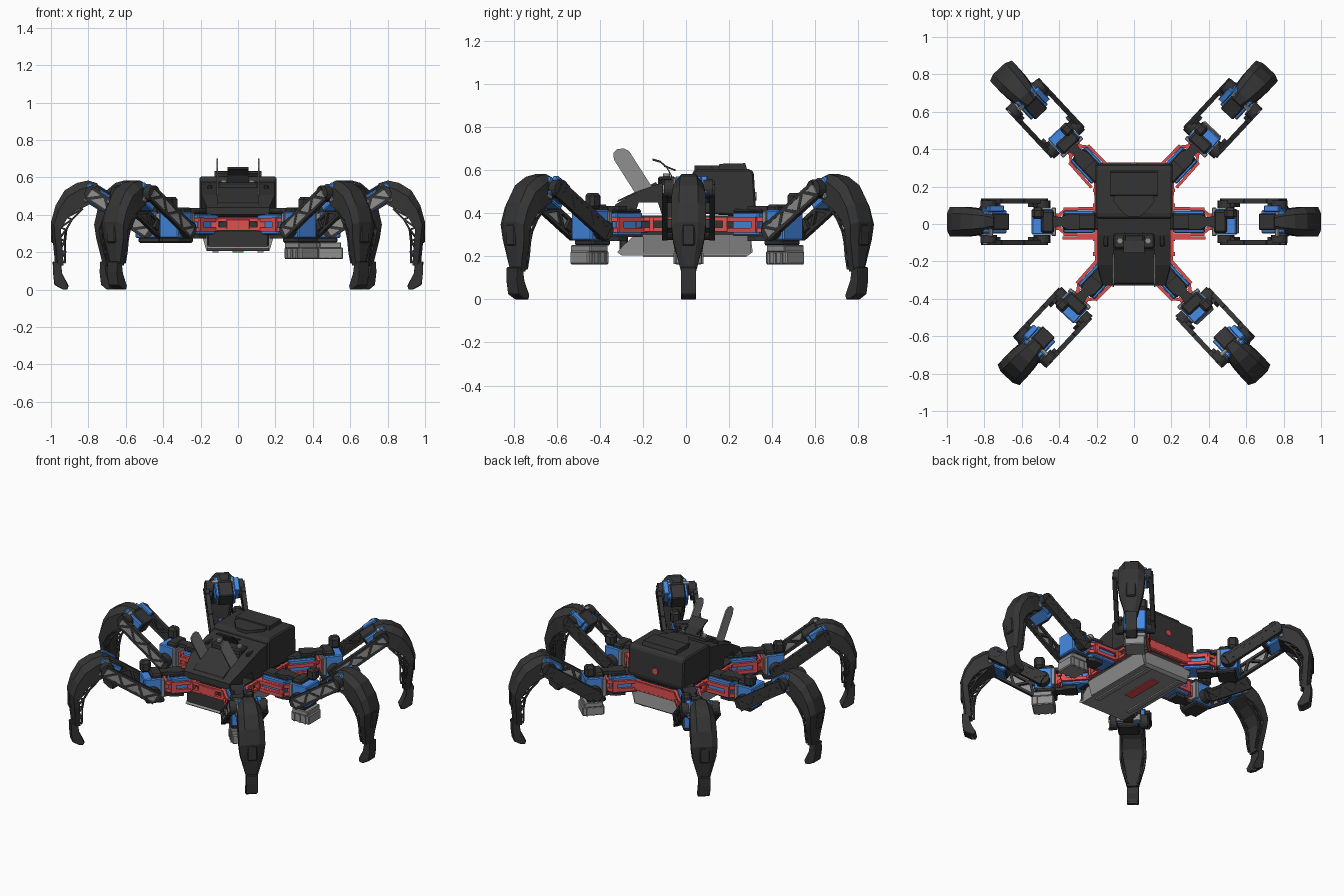
import bpy, bmesh
from math import radians, pi
from mathutils import Matrix, Vector

if "Cube" in bpy.data.objects:
    bpy.data.objects.remove(bpy.data.objects["Cube"])


def mat(name, r, g, b):
    m = bpy.data.materials.new(name)
    m.diffuse_color = (r, g, b, 1)
    m.use_nodes = True
    m.node_tree.nodes["Principled BSDF"].inputs["Base Color"].default_value = m.diffuse_color
    return m


BLACK = mat("black", .035, .035, .035)
RED = mat("red", .75, .08, .08)
BLUE = mat("blue", .06, .26, .78)
GREY = mat("grey", .28, .28, .28)
I = Matrix.Identity(4)


def add(name, bm, m, M=I):
    bmesh.ops.recalc_face_normals(bm, faces=bm.faces)
    me = bpy.data.meshes.new(name)
    bm.to_mesh(me)
    bm.free()
    ob = bpy.data.objects.new(name, me)
    bpy.context.collection.objects.link(ob)
    ob.matrix_world = M
    me.materials.append(m)
    return ob


def chamfer(bm, w):
    if w:
        bmesh.ops.bevel(bm, geom=bm.edges[:], offset=w, segments=1, affect='EDGES')


def box(name, lo, hi, m, M=I, bev=0):
    lo, hi = Vector(lo), Vector(hi)
    bm = bmesh.new()
    bmesh.ops.create_cube(bm, size=1)
    for v in bm.verts:
        v.co = (lo + hi) / 2 + v.co * (hi - lo)
    chamfer(bm, bev)
    return add(name, bm, m, M)


def beams(name, pairs, w, h, m, M=I):
    """Square bars between point pairs, all in one object."""
    bm = bmesh.new()
    for p, q in pairs:
        p, q = Vector(p), Vector(q)
        d = q - p
        side = d.cross(Vector((0, 0, 1)))
        side = side.normalized() if side.length > 1e-4 else Vector((0, 1, 0))
        up = side.cross(d).normalized()
        R = Matrix((d.normalized(), side, up)).transposed().to_4x4()
        bmesh.ops.create_cube(bm, size=1, matrix=Matrix.Translation((p + q) / 2) @ R @ Matrix.Diagonal((d.length + w * .5, w, h, 1)))
    return add(name, bm, m, M)


def prism(name, pts, a, b, m, M=I, axis='x', bev=0, taper=None):
    """Extrude a 2D profile along an axis from a to b."""
    put = {'x': lambda p, t: (t, p[0], p[1]), 'y': lambda p, t: (p[0], t, p[1]), 'z': lambda p, t: (p[0], p[1], t)}[axis]
    bm = bmesh.new()
    f = [[bm.verts.new(put(p, t)) for p in pts] for t in (a, b)]
    n = len(pts)
    bm.faces.new(f[0])
    bm.faces.new(f[1])
    for i in range(n):
        bm.faces.new((f[0][i], f[0][(i + 1) % n], f[1][(i + 1) % n], f[1][i]))
    if taper:
        for v in bm.verts:
            taper(v)
    chamfer(bm, bev)
    return add(name, bm, m, M)


def disc(name, c, r, d, axis, m, M=I, n=16):
    bm = bmesh.new()
    R = {'x': Matrix.Rotation(pi / 2, 4, 'Y'), 'y': Matrix.Rotation(pi / 2, 4, 'X'), 'z': I}[axis]
    bmesh.ops.create_cone(bm, cap_ends=True, segments=n, radius1=r, radius2=r, depth=d, matrix=Matrix.Translation(c) @ R)
    return add(name, bm, m, M)


def shell(name, rows, m, M):
    """Loft of chamfered sections: (outer r, outer z, inner r, inner z, half width)."""
    bm = bmesh.new()
    rings = []
    for ro, zo, ri, zi, w in rows:
        o, i = Vector((ro, 0, zo)), Vector((ri, 0, zi))
        sec = ((0, .55), (.3, 1), (1, 1), (1, -1), (.3, -1), (0, -.55))
        rings.append([bm.verts.new(o.lerp(i, k) + Vector((0, s * w, 0))) for k, s in sec])
    for A, B in zip(rings, rings[1:]):
        for j in range(6):
            bm.faces.new((A[j], A[(j + 1) % 6], B[(j + 1) % 6], B[j]))
    bm.faces.new(rings[0])
    bm.faces.new(rings[-1])
    return add(name, bm, m, M)


def nose(v):
    if v.co.y < -.25:
        v.co.x *= .86


# Body: hood, rear housing, turret, lower tray
prism("front_hood", [(-.33, .40), (-.33, .44), (-.22, .505), (-.06, .56), (.06, .58), (.06, .385), (-.11, .385), (-.13, .45), (-.22, .45), (-.24, .39)],
      -.195, .195, BLACK, taper=nose)
prism("rear_housing", [(.03, .40), (.03, .595), (.05, .605), (.30, .605), (.315, .59), (.325, .42), (.31, .385)], -.205, .205, BLACK, bev=.008)
prism("rear_deck", [(.15, .6), (.155, .63), (.275, .633), (.285, .6)], -.125, .125, BLACK)
prism("turret_cap", [(-.1, .22), (.1, .22), (.11, .12), (.06, .06), (.03, .04), (-.03, .04), (-.06, .06), (-.11, .12)], .6, .622, BLACK, axis='z')
prism("hood_panel", [(-.32, .452), (-.315, .462), (-.14, .545), (-.13, .53)], -.11, .11, BLACK)
box("sensor_block", (-.11, -.13, .52), (.11, -.05, .572), BLACK, bev=.008)
disc("back_button", (0, .322, .48), .02, .012, 'y', RED)
box("chassis", (-.19, -.29, .29), (.19, .3, .39), BLACK)
prism("lower_tray", [(-.32, .22), (-.24, .30), (.3, .30), (.31, .22), (.29, .205), (-.3, .205)], -.165, .165, GREY)
box("tray_front", (-.165, -.31, .21), (.165, -.27, .32), BLACK, bev=.008)
box("belly_slot", (-.03, -.05, .199), (.03, .2, .207), RED)
for s in (-1, 1):
    prism("tray_side", [(s * .16, .21), (s * .17, .21), (s * .195, .30), (s * .16, .30)], -.2, .3, GREY, axis='y')
    box("tray_rail", (s * .12 - .015, -.2, .197), (s * .12 + .015, .28, .21), GREY)
    # Ears on the hood, with rounded tips
    prism("ear_plate", [(-.15, .51), (-.24, .50), (-.335, .65), (-.338, .68), (-.32, .698), (-.29, .702), (-.265, .69)],
          s * .11 - .004, s * .11 + .004, GREY)
    disc("sensor_knob", (s * .075, -.09, .575), .016, .02, 'z', GREY, n=12)
    box("hood_fin", (s * .15 - .012, -.12, .5), (s * .15 + .012, .03, .56), BLACK, bev=.006)

# Curved visor
arc = [(-.155, .655), (-.12, .645), (-.09, .62), (-.065, .575)]
prism("visor", arc + [(y, z - .01) for y, z in reversed(arc)], -.055, .055, BLACK)
beams("visor_braces", [((s * .05, -.1, .62), (s * .05, -.05, .60)) for s in (-1, 1)], .008, .008, BLACK)

# Red frame round the chassis
c = [(-.17, -.32), (.17, -.32), (.2, -.25), (.205, .32), (-.205, .32), (-.2, -.25)]
loop = list(zip(c, c[1:] + c[:1]))
beams("red_frame", [((*a, z), (*b, z)) for a, b in loop for z in (.325, .373)], .018, .018, RED)
beams("frame_posts", [((x, y, .32), (x, y, .378)) for x in (-.203, .203) for y in (-.24, -.16, -.08, .1, .18, .31)], .02, .03, RED)
for x in (-.165, 0, .165):
    box("front_red_block", (x - .065, -.33, .32), (x + .065, -.3, .378), RED, bev=.005)
box("rear_red_plate", (-.19, .3, .32), (.19, .33, .38), RED, bev=.005)

# Tibia sections and foot outline
TIBIA = [(.42, .568, .40, .51, .04), (.47, .583, .43, .485, .058), (.53, .57, .47, .45, .07),
         (.595, .53, .535, .42, .078), (.643, .45, .585, .375, .08), (.668, .36, .615, .32, .08),
         (.66, .28, .61, .265, .072), (.645, .125, .60, .13, .034)]
FOOT = [(.659, .15), (.615, .15), (.612, .085), (.573, .02), (.58, 0), (.605, 0), (.65, .025), (.657, .09)]


def leg(tag, x, y, ang, s):
    M = Matrix.Translation((x, y, 0)) @ Matrix.Rotation(radians(ang), 4, 'Z')

    def n(part):
        return tag + "_" + part
    # Hip servo in a red cage
    box(n("hip_servo"), (-.12, -.06, .295), (.045, .06, .405), BLUE, M, .006)
    box(n("hip_cap"), (-.13, -.045, .40), (.05, .045, .42), BLACK, M, .008)
    path = [(-.13, -.072), (.03, -.068), (.07, -.035), (.07, .035), (.03, .068), (-.13, .072)]
    beams(n("hip_cage"), [((*a, z), (*b, z)) for a, b in zip(path, path[1:]) for z in (.322, .372)], .016, .022, RED, M)
    beams(n("hip_cage_posts"), [((*p, .315), (*p, .38)) for p in path[1:-1]], .016, .03, RED, M)
    # Yaw arm, narrow-waisted links above and below
    arm = [(-.04, -.04), (.02, -.042), (.06, -.024), (.12, -.035), (.12, .035), (.06, .024), (.02, .042), (-.04, .04)]
    prism(n("arm_top"), arm, .41, .435, BLACK, M, 'z')
    prism(n("arm_bottom"), arm, .272, .295, BLACK, M, 'z')
    # Lift servo
    box(n("lift_servo"), (.10, -.068, .275), (.215, .068, .415), BLUE, M, .006)
    box(n("lift_bracket"), (.085, -.065, .25), (.20, .065, .28), BLACK, M, .008)
    box(n("lift_bracket_upper"), (.095, -.06, .395), (.165, .06, .44), BLACK, M, .01)
    box(n("lift_motor"), (.15, s * .045 - .03, .42), (.215, s * .045 + .03, .495), BLACK, M, .014)
    box(n("lift_plate"), (.085, -.075, .29), (.11, .075, .41), GREY, M, .004)
    # Femur: a braced plate on each side with stiffeners inside the ends
    a, b = Vector((.155, 0, .31)), Vector((.46, 0, .512))
    up = Vector((-.54, 0, .84)) * .032
    for k in (-1, 1):
        o = Vector((0, k * .11, 0))
        P = [a.lerp(b, i / 5) + o for i in range(6)]
        pairs = [(P[0] + up, P[5] + up), (P[0] - up, P[5] - up)]
        pairs += [(P[i] + up * (-1) ** i, P[i + 1] - up * (-1) ** i) for i in range(5)]
        beams(n("femur_truss"), pairs, .026, .016, BLACK, M)
        beams(n("femur_panel"), [(P[0] + o * .06, P[5] + o * .06)], .01, .056, GREY if k == -s else BLACK, M)
        beams(n("femur_stiffener"), [(P[0] - o * .18, P[1] - o * .18), (P[4] - o * .18, P[5] - o * .18)], .02, .05, BLACK, M)
        disc(n("lift_hub"), (.16, k * .092, .322), .045, .044, 'y', BLACK, M)
        disc(n("knee_hub"), (.445, k * .092, .513), .044, .044, 'y', BLACK, M)
        # Bracing along the inner edge of the tibia
        pts = [Vector((r, k * w, z)) for r, z, w in ((.50, .43, .06), (.555, .375, .065), (.587, .32, .065), (.594, .26, .055), (.592, .20, .045), (.592, .145, .032))]
        out = [p + Vector((.03, 0, .012)) for p in pts]
        web = list(zip(pts, pts[1:])) + list(zip(pts, out)) + list(zip(pts[:-1], out[1:]))
        beams(n("tibia_lattice"), web, .01, .01, BLACK, M)
    # Knee servo
    K = M @ Matrix.Translation((.43, 0, .50)) @ Matrix.Rotation(radians(-32), 4, 'Y')
    box(n("knee_servo"), (-.07, -.062, -.055), (.07, .062, .045), BLUE, K, .006)
    box(n("knee_servo_cover"), (-.08, -.045, -.05), (.03, .045, .055), BLACK, K, .006)
    box(n("knee_side"), (-.045, s * .07 - .017, -.04), (.05, s * .07 + .017, .058), BLUE, K, .004)
    box(n("knee_strap"), (.02, -.08, -.056), (.045, .08, .05), GREY, K, .004)
    # Tibia shell, ridge plate and foot
    shell(n("tibia_shell"), TIBIA, BLACK, M)
    box(n("tibia_ridge"), (.648, -.03, .25), (.668, .03, .35), BLACK, M, .006)
    prism(n("foot"), FOOT, -.035, .035, BLACK, M, 'y', bev=.004)
    box(n("foot_pad"), (.579, -.03, 0), (.602, .03, .012), GREY, M)
    # Hanging drive box on the right-hand legs only
    if s > 0:
        box(n("drive_box"), (.095, -.063, .163), (.23, .063, .225), GREY, M, .006)
        box(n("drive_box_lid"), (.105, -.067, .22), (.22, .067, .252), GREY, M, .004)
        beams(n("drive_box_ribs"), [((r, -.066, .19), (r, .066, .19)) for r in (.12, .16, .20)], .012, .05, GREY, M)


for s, side in ((1, "right"), (-1, "left")):
    for part, x, y, ang in (("front", .226, -.33, -47), ("middle", .332, .012, 0), ("back", .266, .342, 47)):
        leg(f"{side}_{part}_leg", s * x, y, ang if s > 0 else 180 - ang, s)
    # Struts carrying the middle hips
    beams(side + "_middle_hip_struts", [((s * .2, y, z), (s * .38, y, z)) for y in (-.075, .065) for z in (.322, .372)], .014, .022, RED)
    box(side + "_middle_hip_mount", (s * .265 - .075, -.03, .31), (s * .265 + .075, .055, .41), BLACK, bev=.006)
